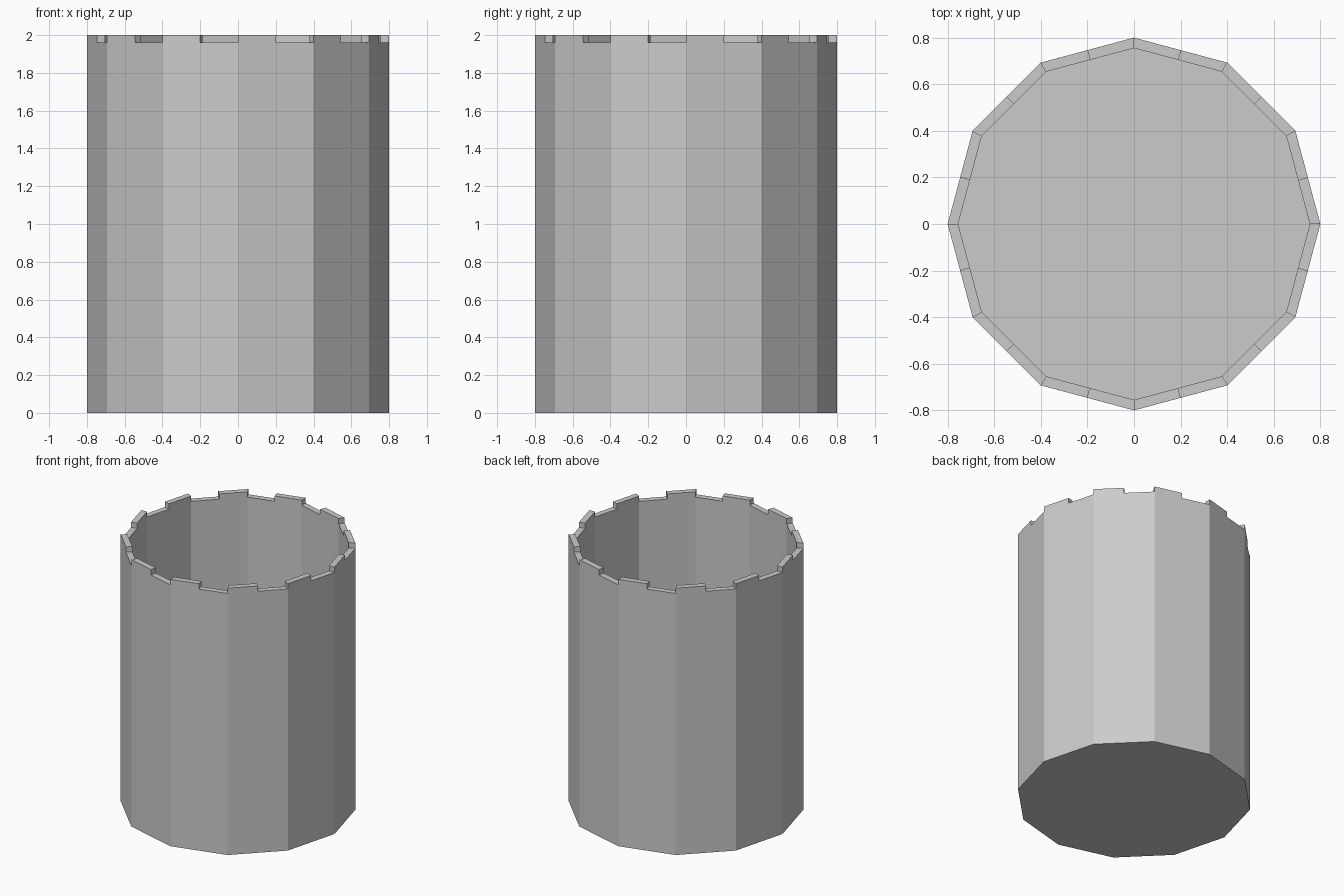
import bpy, bmesh, math

if "Cube" in bpy.data.objects:
    bpy.data.objects.remove(bpy.data.objects["Cube"])

SIDES, R_OUT, R_IN = 12, 0.80, 0.755
FLOOR, WALL_TOP, TOP = 0.04, 1.96, 2.0


def ring(bm, r, z):
    # corners and side midpoints of a twelve-sided ring
    c = [(r * math.cos(2 * math.pi * i / SIDES), r * math.sin(2 * math.pi * i / SIDES))
         for i in range(SIDES)]
    verts = []
    for i in range(SIDES):
        a, b = c[i], c[(i + 1) % SIDES]
        verts.append(bm.verts.new((a[0], a[1], z)))
        verts.append(bm.verts.new(((a[0] + b[0]) / 2, (a[1] + b[1]) / 2, z)))
    return verts


bm = bmesh.new()

# Hollow body: outer wall, rim, inner wall
rings = [ring(bm, R_OUT, 0), ring(bm, R_OUT, WALL_TOP),
         ring(bm, R_IN, WALL_TOP), ring(bm, R_IN, FLOOR)]
n = 2 * SIDES
rim = []
for k in range(3):
    for i in range(n):
        j = (i + 1) % n
        f = bm.faces.new((rings[k][i], rings[k][j], rings[k + 1][j], rings[k + 1][i]))
        if k == 1 and i % 2 == 0:
            rim.append(f)

# Underside and inner floor
bm.faces.new(rings[0][::-1])
bm.faces.new(rings[3])

# Battlements: raise the first half of every side
for f in rim:
    new = bmesh.ops.extrude_discrete_faces(bm, faces=[f])["faces"]
    for v in new[0].verts:
        v.co.z = TOP

bmesh.ops.recalc_face_normals(bm, faces=bm.faces)
mesh = bpy.data.meshes.new("turret")
bm.to_mesh(mesh)
bm.free()
bpy.context.collection.objects.link(bpy.data.objects.new("turret", mesh))
